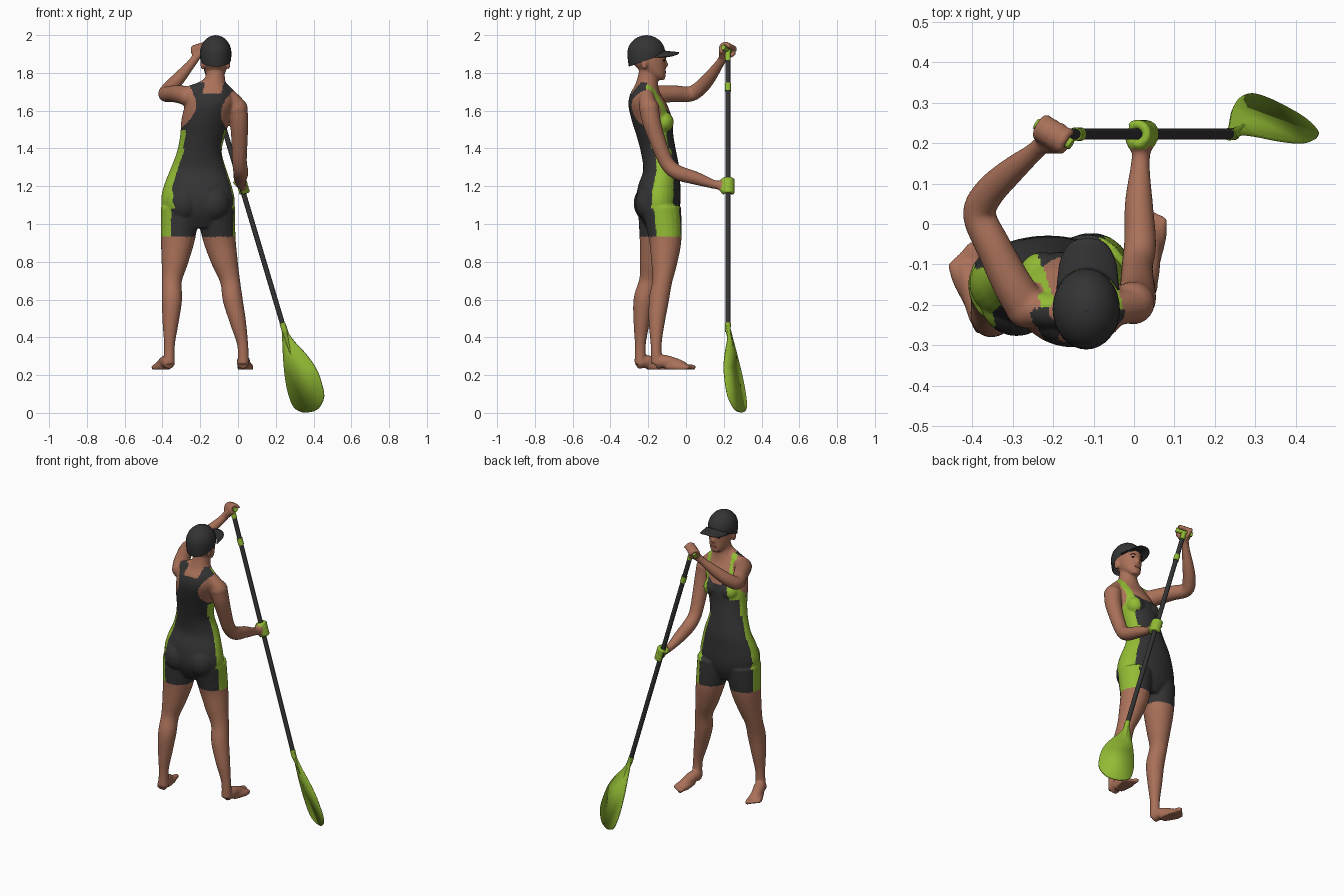
import bpy, bmesh, math
from mathutils import Vector, Matrix

if "Cube" in bpy.data.objects:
    bpy.data.objects.remove(bpy.data.objects["Cube"])

def material(name, r, g, b):
    m = bpy.data.materials.new(name)
    m.diffuse_color = (r, g, b, 1)
    m.use_nodes = True
    m.node_tree.nodes["Principled BSDF"].inputs["Base Color"].default_value = m.diffuse_color
    return m

SKIN = material("skin", 0.40, 0.165, 0.10)
BLACK = material("charcoal", 0.034, 0.034, 0.035)
GREEN = material("lime green", 0.29, 0.50, 0.035)
LIPS = material("lips", 0.30, 0.09, 0.07)
DARK = material("dark eye", 0.02, 0.015, 0.012)

def finish(bm, name, mats, angle=40):
    bmesh.ops.recalc_face_normals(bm, faces=bm.faces)
    me = bpy.data.meshes.new(name)
    bm.to_mesh(me)
    bm.free()
    ob = bpy.data.objects.new(name, me)
    bpy.context.collection.objects.link(ob)
    for m in mats:
        me.materials.append(m)
    bpy.ops.object.select_all(action='DESELECT')
    ob.select_set(True)
    bpy.context.view_layer.objects.active = ob
    bpy.ops.object.shade_smooth_by_angle(angle=math.radians(angle))
    return ob

def spline(rows, n=4):
    out = []
    for i in range(len(rows) - 1):
        p = [rows[max(0, min(len(rows) - 1, i + k))] for k in (-1, 0, 1, 2)]
        for s in range(n):
            t = s / n
            out.append([0.5 * (2*b + (c - a)*t + (2*a - 5*b + 4*c - d)*t*t + (3*b - a - 3*c + d)*t**3)
                        for a, b, c, d in zip(*p)])
    return out + [list(rows[-1])]

def loft(bm, rings, sides=20):
    loops = []
    for c, u, v in rings:
        loops.append([bm.verts.new(c + u*math.cos(2*math.pi*k/sides) + v*math.sin(2*math.pi*k/sides))
                      for k in range(sides)])
    for a, b in zip(loops, loops[1:]):
        for k in range(sides):
            bm.faces.new((a[k], a[(k+1) % sides], b[(k+1) % sides], b[k]))
    bm.faces.new(loops[0][::-1])
    bm.faces.new(loops[-1])

def limb(bm, rows, n=4, sides=20):
    """Round tube through (x, y, z, radius) rows."""
    pts = spline(rows, n)
    u, rings = None, []
    for i, p in enumerate(pts):
        t = (Vector(pts[min(i+1, len(pts)-1)][:3]) - Vector(pts[max(i-1, 0)][:3])).normalized()
        u = t.orthogonal() if u is None else u - t * u.dot(t)
        u.normalize()
        rings.append((Vector(p[:3]), u * p[3], t.cross(u) * p[3]))
    loft(bm, rings, sides)

def stack(bm, rows):
    """Upright stack of ellipses (z, cx, cy, rx, ry)."""
    loft(bm, [(Vector((cx, cy, z)), Vector((rx, 0, 0)), Vector((0, ry, 0)))
              for z, cx, cy, rx, ry in spline(rows)], 32)

def ball(bm, c, r):
    r = r if isinstance(r, tuple) else (r, r, r)
    return bmesh.ops.create_uvsphere(bm, u_segments=32, v_segments=20, radius=1,
        matrix=Matrix.Translation(c) @ Matrix.Diagonal((*r, 1)))['verts']

def fist(bm, wrist, c, axis):
    """Palm, four fingers and a thumb wrapped round a bar."""
    wrist, c, axis = Vector(wrist), Vector(c), Vector(axis).normalized()
    p = c - wrist
    p = (p - axis * p.dot(axis)).normalized()
    q = axis.cross(p)
    back = c - p * 0.027 + q * 0.008
    for s in (-0.022, 0, 0.022):
        limb(bm, [(*wrist, .021), (*(back + axis*s*0.8), .018), (*(back + axis*s + q*.012 + p*.012), .015)])
    for i in range(4):
        o = c + axis * (-0.033 + 0.022 * i)
        limb(bm, [(*(o + (p*math.cos(a) + q*math.sin(a)) * 0.025), 0.0125)
                  for a in [math.radians(200 - 35*k) for k in range(8)]], 2, 12)
    limb(bm, [(*(wrist + p*.01 - q*.01), .016), (*(c - p*.022 - q*.02 - axis*.02), .013),
              (*(c + p*.012 - q*.028 - axis*.03), .011)], 4, 12)

def foot(bm, heel, toe, inner):
    """Heel to toes on the floor plane; inner is +1 if the big toe points to +x."""
    h, t = Vector((*heel, 0)), Vector((*toe, 0))
    d = (t - h).normalized()
    side = Vector((d.y, -d.x, 0)) * inner
    def at(f, s, z): return h.lerp(t, f) + side * s + Vector((0, 0, z))
    limb(bm, [(*at(0, 0, .26), .03), (*at(.2, 0, .272), .035), (*at(.45, 0, .262), .033),
              (*at(.7, 0, .243), .03), (*at(.8, 0, .24), .022)])
    for s in (-.02, .018):
        limb(bm, [(*at(.3, s*.4, .25), .025), (*at(.7, s, .24), .024), (*at(.8, s, .238), .015)])
    for i in range(5):
        s, r = .03 - .0155*i, (.0145 if i == 0 else .0105)
        limb(bm, [(*at(.68, s*.9, .243), r), (*at(.9 - .025*i, s, .243), r), (*at(1 - .035*i, s, .238), r*.9)], 3, 12)

# paddle axes
SHAFT = Vector((0.286, 0, -0.958)).normalized()
BAR = SHAFT.cross(Vector((.505, 1, .287))).normalized()
def on_shaft(z): return Vector((0.24 - 0.299 * (z - 0.457), 0.222, z))

# body: overlapping volumes fused by a remesh
TORSO = [(.98, -.21, -.14, .10, .07), (1.05, -.21, -.145, .175, .105), (1.12, -.212, -.147, .195, .118),
         (1.2, -.213, -.142, .18, .112), (1.285, -.21, -.13, .15, .097), (1.38, -.205, -.145, .119, .094),
         (1.47, -.187, -.165, .119, .098), (1.55, -.172, -.18, .128, .108), (1.63, -.15, -.202, .13, .103),
         (1.69, -.14, -.215, .112, .08), (1.74, -.127, -.208, .065, .06), (1.8, -.12, -.198, .049, .053),
         (1.86, -.12, -.195, .048, .05)]
HEAD = [(1.762, -.12, -.135, .022, .022), (1.785, -.12, -.155, .045, .047), (1.82, -.12, -.18, .06, .073),
        (1.86, -.12, -.195, .068, .09), (1.9, -.12, -.2, .07, .094), (1.95, -.12, -.205, .062, .08),
        (1.98, -.12, -.205, .035, .045)]
RIGHT_ARM = [(-.002, -.195, 1.612, .052), (.006, -.182, 1.54, .049), (.008, -.15, 1.44, .043),
             (.008, -.105, 1.33, .039), (.015, -.05, 1.275, .04), (.012, .05, 1.243, .035),
             (.015, .14, 1.212, .024), (.018, .175, 1.205, .023)]
LEFT_ARM = [(-.265, -.205, 1.675, .052), (-.30, -.15, 1.685, .049), (-.345, -.06, 1.69, .044),
            (-.382, .022, 1.688, .041), (-.36, .075, 1.72, .039), (-.31, .125, 1.775, .034),
            (-.25, .175, 1.845, .024), (-.228, .195, 1.875, .023)]
bm = bmesh.new()
stack(bm, TORSO)
stack(bm, HEAD)
limb(bm, RIGHT_ARM)
limb(bm, LEFT_ARM)
for arm in (RIGHT_ARM, LEFT_ARM):
    ball(bm, arm[0][:3], .053)
limb(bm, [(-.12, -.215, 1.74, .045), (-.05, -.21, 1.68, .04), (0, -.2, 1.622, .046)])
limb(bm, [(-.12, -.215, 1.75, .045), (-.2, -.215, 1.708, .043), (-.265, -.205, 1.682, .047)])
for x, y in ((-.225, -.122), (-.112, -.118)):
    ball(bm, (x, y, 1.54), (.058, .053, .055))
for x, y in ((-.29, -.19), (-.13, -.18)):
    ball(bm, (x, y, 1.11), (.09, .087, .1))
limb(bm, [(-.305, -.15, 1.08, .105), (-.318, -.155, .93, .092), (-.335, -.175, .8, .071), (-.35, -.195, .7, .053),
          (-.35, -.224, .6, .054), (-.357, -.235, .48, .043), (-.363, -.242, .36, .029), (-.365, -.242, .26, .031)])
limb(bm, [(-.118, -.13, 1.08, .105), (-.1, -.11, .93, .088), (-.07, -.115, .8, .070), (-.042, -.125, .7, .053),
          (-.028, -.143, .6, .053), (0, -.155, .48, .043), (.025, -.158, .36, .029), (.028, -.155, .26, .031)])
foot(bm, (-.362, -.26), (-.432, -.058), 1)
foot(bm, (.024, -.163), (.045, .046), -1)
fist(bm, RIGHT_ARM[-1][:3], on_shaft(1.2), SHAFT)
fist(bm, LEFT_ARM[-1][:3], on_shaft(1.922), BAR)
limb(bm, [(-.12, -.116, 1.872, .007), (-.12, -.106, 1.85, .010), (-.12, -.105, 1.835, .013)])
for s in (-1, 1):
    ball(bm, (-.12 + s*.069, -.222, 1.848), (.010, .018, .03))
body = finish(bm, "body", [SKIN, BLACK, GREEN], 180)
rm = body.modifiers.new("fuse", 'REMESH')
rm.mode, rm.voxel_size, rm.use_smooth_shade = 'VOXEL', 0.0065, True
sm = body.modifiers.new("soften", 'SMOOTH')
sm.factor, sm.iterations = 0.5, 5
for name in ("fuse", "soften"):
    bpy.ops.object.modifier_apply(modifier=name)

# suit colours by position on the body
def section(z):
    for a, b in zip(TORSO, TORSO[1:]):
        if z <= b[0]:
            f = max(0, (z - a[0]) / (b[0] - a[0]))
            return [p + (q - p) * f for p, q in zip(a, b)]
    return TORSO[-1]

def near_arm(c):
    for arm in (RIGHT_ARM, LEFT_ARM):
        for a, b in zip(arm, arm[1:]):
            p, q = Vector(a[:3]), Vector(b[:3])
            t = max(0, min(1, (c - p).dot(q - p) / (q - p).length_squared))
            if (c - p.lerp(q, t)).length < a[3] + .008:
                return True
    return False

def suit(c):
    z = c.z
    if not .93 < z < 1.75 or near_arm(c):
        return 0
    _, cx, cy, rx, _ = section(z)
    if z < 1.08:
        cx, cy, rx = -.212, -.14, .2
    d, front = abs(c.x - cx), c.y > cy
    if z > 1.5:
        if not front:
            return 1 if d < .068 + 5*(z - 1.61)**2 and (z < 1.69 or d > .05) else 0
        if z > 1.52 and d > .105 + .3 * max(0, 1.6 - z):
            return 0
        if d > .07:
            return 2
        return 1 if z < 1.58 + 6*d*d else 0
    yaw = math.radians(20 if z < 1.4 else 10)
    s = (c.x - cx) * math.cos(yaw) + (c.y - cy) * math.sin(yaw)
    return 2 if abs(s) > .84 * rx else 1

for v in body.data.vertices:
    v.co.z = max(v.co.z, 0.23)
for f in body.data.polygons:
    f.use_smooth = True
    f.material_index = suit(f.center)

# face details
bm = bmesh.new()
for s in (-1, 1):
    ball(bm, (-.12 + s*.029, -.117, 1.866), (.012, .007, .005))
    limb(bm, [(-.12 + s*.014, -.109, 1.882, .003), (-.12 + s*.03, -.113, 1.886, .003), (-.12 + s*.046, -.128, 1.881, .002)], 3, 8)
finish(bm, "eyes_and_brows", [DARK])
bm = bmesh.new()
ball(bm, (-.12, -.114, 1.805), (.021, .009, .007))
finish(bm, "lips", [LIPS])

# cap crown: dome stretched downwards and trimmed on a slope
bm = bmesh.new()
for v in ball(bm, (0, 0, 0), (.083, .1, .094)):
    if v.co.z < 0:
        v.co.z *= 2
    v.co += Vector((-.118, -.21, 1.905))
bmesh.ops.bisect_plane(bm, geom=bm.verts[:] + bm.edges[:] + bm.faces[:], plane_co=(0, -.11, 1.902),
                       plane_no=Vector((0, -.36, 1)).normalized(), clear_inner=True)
ball(bm, (-.118, -.21, 1.996), (.009, .009, .004))
finish(bm, "cap_crown", [BLACK])

# cap brim
bm = bmesh.new()
grid = []
for i in range(25):
    u = -1 + i / 12
    y0 = -.215 + .1 * math.sqrt(1 - (.85*u)**2)
    y1 = max(y0, -.163 + .127 * math.sqrt(1 - abs(u)**3))
    grid.append([bm.verts.new((-.114 + .078*u, y0 + (y1 - y0)*k/6, 1.918 - .028*u*u - .008*k/6)) for k in range(7)])
for a, b in zip(grid, grid[1:]):
    for k in range(6):
        bm.faces.new((a[k], b[k], b[k+1], a[k+1]))
bmesh.ops.remove_doubles(bm, verts=bm.verts, dist=1e-5)
brim = finish(bm, "cap_brim", [BLACK])
brim.modifiers.new("thickness", 'SOLIDIFY').thickness = 0.006

# paddle shaft and its green fittings
def rod(name, mat, a, b, ra, rb):
    bm = bmesh.new()
    limb(bm, [(*a, ra), (*b, rb)], 1, 20)
    finish(bm, name, [mat])

rod("paddle_shaft", BLACK, on_shaft(1.9), on_shaft(.45), .0135, .0135)
rod("height_clamp", GREEN, on_shaft(1.745), on_shaft(1.705), .017, .017)
rod("handle_stem", GREEN, on_shaft(1.925), on_shaft(1.865), .015, .015)
top = on_shaft(1.922)
rod("handle_bar", GREEN, top - BAR*.052, top + BAR*.052, .014, .014)
rod("blade_neck", GREEN, on_shaft(.475), on_shaft(.43), .0155, .0145)
def blade_y(x, z): return .222 - .505*(x - .245) - .287*(z - .46)
rod("blade_spine", GREEN, on_shaft(.44), (.285, blade_y(.285, .29), .29), .0145, .002)

# paddle blade: flat tilted outline
outline = [(.232, .46), (.236, .38), (.243, .25), (.26, .13), (.29, .04), (.33, .008), (.375, .004), (.425, .022),
           (.455, .085), (.44, .165), (.41, .24), (.36, .31), (.30, .375), (.268, .42), (.255, .463)]
bm = bmesh.new()
bm.faces.new([bm.verts.new((x, blade_y(x, z), z)) for x, z in spline(outline)])
blade = finish(bm, "paddle_blade", [GREEN])
mod = blade.modifiers.new("thickness", 'SOLIDIFY')
mod.thickness, mod.offset = 0.008, 0
